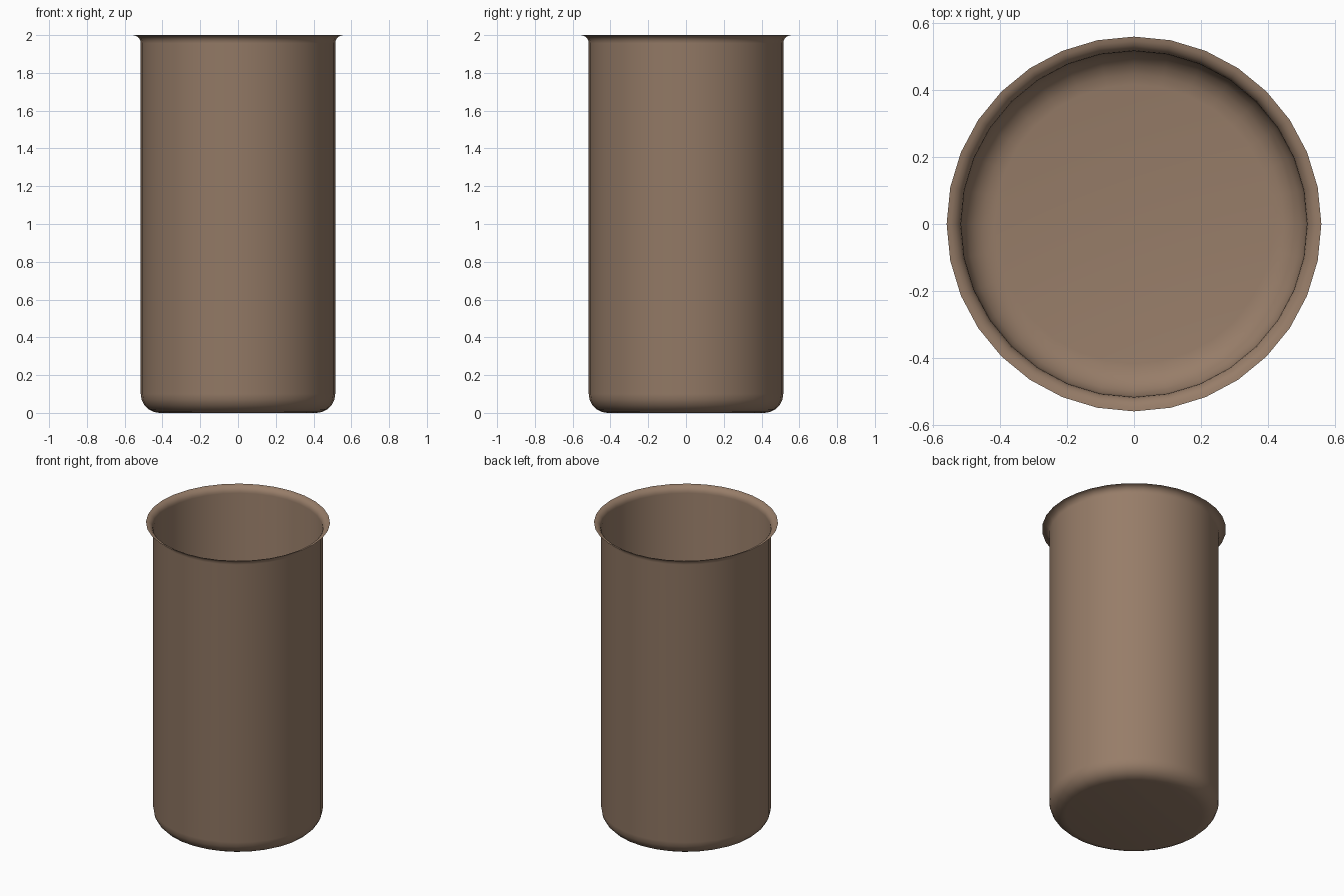
import bpy, bmesh
from math import pi, sin, cos

if "Cube" in bpy.data.objects:
    bpy.data.objects.remove(bpy.data.objects["Cube"])

SEGMENTS = 32
WALL, CORNER, LIP = 0.515, 0.10, 0.043

# Profile: flat base, rounded bottom corner, straight wall, flared lip
profile = [(0.0, 0.0)]
for i in range(6):
    a = i / 5 * pi / 2
    profile.append((WALL - CORNER + CORNER * sin(a), CORNER - CORNER * cos(a)))
for i in range(6):
    a = i / 5 * pi / 2
    profile.append((WALL + LIP - LIP * cos(a), 2.0 - LIP + LIP * sin(a)))

# Spin the profile into a thin single-walled vessel
bm = bmesh.new()
verts = [bm.verts.new((r, 0, z)) for r, z in profile]
edges = [bm.edges.new(pair) for pair in zip(verts, verts[1:])]
bmesh.ops.spin(bm, geom=verts + edges, cent=(0, 0, 0), axis=(0, 0, 1),
               angle=2 * pi, steps=SEGMENTS, use_duplicate=False)
bmesh.ops.remove_doubles(bm, verts=bm.verts, dist=0.0005)
bmesh.ops.recalc_face_normals(bm, faces=bm.faces)
# Outside of the vessel is the front side of the faces
base = min(bm.faces, key=lambda f: f.calc_center_median().z)
if base.normal.z > 0:
    bmesh.ops.reverse_faces(bm, faces=bm.faces)
for f in bm.faces:
    f.smooth = True

mesh = bpy.data.meshes.new("beaker")
bm.to_mesh(mesh)
bm.free()
beaker = bpy.data.objects.new("beaker", mesh)
bpy.context.collection.objects.link(beaker)

# Brown finish
mat = bpy.data.materials.new("brown")
mat.diffuse_color = (0.31, 0.205, 0.14, 1)
mat.use_nodes = True
mat.node_tree.nodes["Principled BSDF"].inputs["Base Color"].default_value = mat.diffuse_color
mesh.materials.append(mat)
